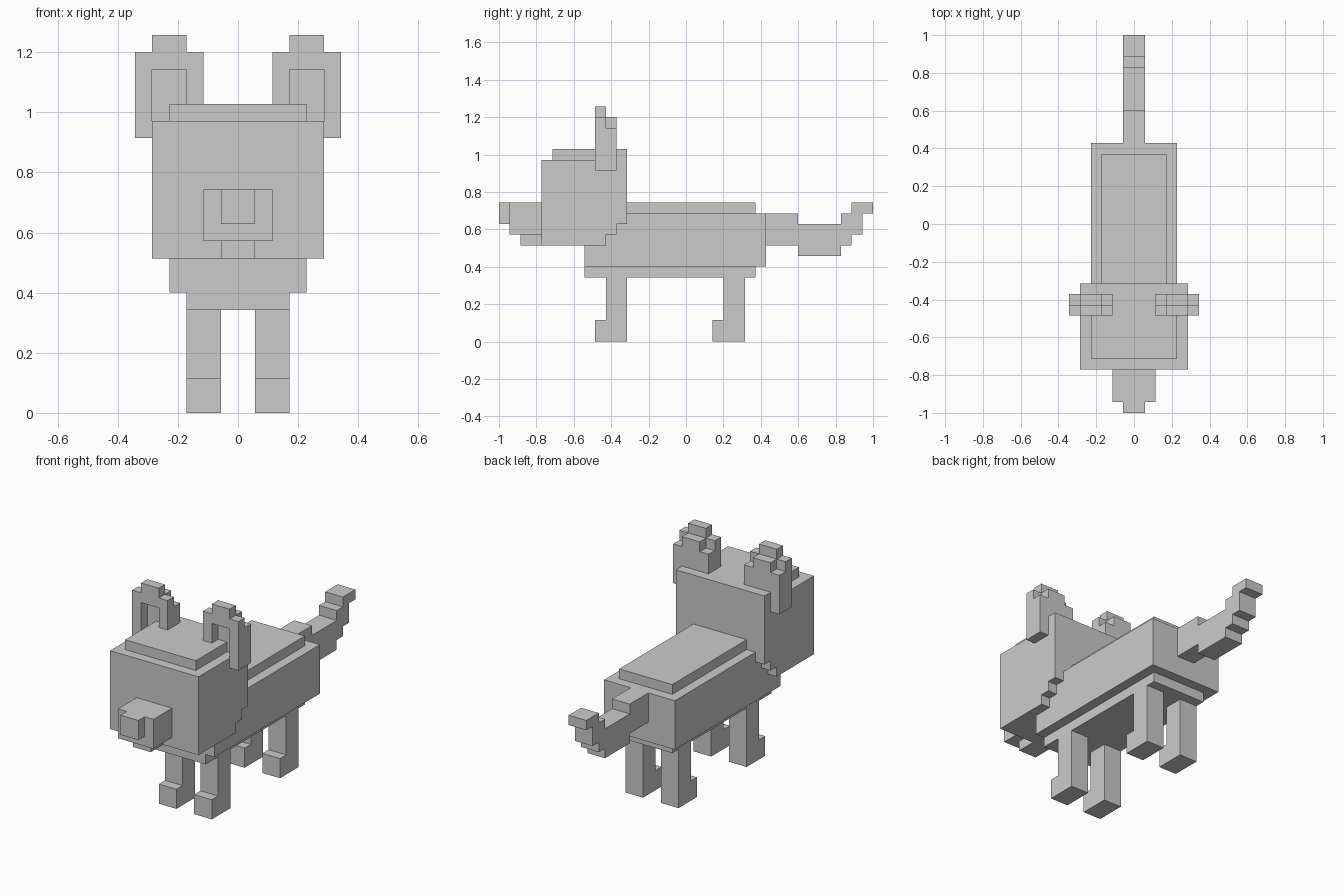
import bpy, bmesh

if "Cube" in bpy.data.objects:
    bpy.data.objects.remove(bpy.data.objects["Cube"])

U = 2 / 35          # one block of the grid
Y0 = 17.5           # blocks from the nose tip to the centre


def finish(name, bm):
    bmesh.ops.recalc_face_normals(bm, faces=bm.faces[:])
    mesh = bpy.data.meshes.new(name)
    bm.to_mesh(mesh)
    bm.free()
    obj = bpy.data.objects.new(name, mesh)
    bpy.context.collection.objects.link(obj)
    return obj


def add_prism(bm, ring, step):
    """Extrude a closed ring of block coordinates along step."""
    def place(p):
        return bm.verts.new((p[0] * U, (p[1] - Y0) * U, p[2] * U))
    a = [place(p) for p in ring]
    b = [place([c + d for c, d in zip(p, step)]) for p in ring]
    bm.faces.new(a)
    bm.faces.new(b)
    n = len(a)
    for i in range(n):
        j = (i + 1) % n
        bm.faces.new((a[i], a[j], b[j], b[i]))


def side_profile(name, pts, x0, x1):
    """Side outline (y, z) extruded across x."""
    bm = bmesh.new()
    add_prism(bm, [(x0, y, z) for y, z in pts], (x1 - x0, 0, 0))
    return finish(name, bm)


def box(name, half, y0, y1, z0, z1):
    return side_profile(name, [(y0, z0), (y1, z0), (y1, z1), (y0, z1)], -half, half)


# Body with raised back and inset belly
box("body", 4, 8, 25, 7, 12)
box("back_ridge", 3, 11, 24, 12, 13)
box("belly", 3, 8, 24, 6, 7)

# Head with stepped lower back edge
side_profile("head", [(4, 9), (10, 9), (10, 10), (11, 10), (11, 11), (12, 11),
                      (12, 18), (10, 18), (10, 17), (4, 17)], -5, 5)
box("head_top", 4, 5, 10, 17, 18)

# Muzzle
box("snout", 2, 1, 4, 10, 13)
box("nose", 1, 0, 1, 11, 13)
box("jaw", 1, 2, 4, 9, 10)

# Tail, stepping down then curling up
side_profile("tail", [(25, 9), (28, 9), (28, 8), (32, 8), (32, 9), (33, 9), (33, 10),
                      (34, 10), (34, 12), (35, 12), (35, 13), (33, 13), (33, 12),
                      (32, 12), (32, 11), (28, 11), (28, 12), (25, 12)], -1, 1)

# Ear outlines (x, z): front frame with open recess, solid back layer
ear_front = [(2, 16), (3, 16), (3, 20), (5, 20), (5, 16), (6, 16),
             (6, 21), (5, 21), (5, 22), (3, 22), (3, 21), (2, 21)]
ear_back = [(2, 16), (6, 16), (6, 20), (5, 20), (5, 21), (3, 21), (3, 20), (2, 20)]

for s, side in ((1, "left"), (-1, "right")):
    bm = bmesh.new()
    for pts, y in ((ear_front, 9), (ear_back, 10)):
        add_prism(bm, [(s * x, y, z) for x, z in pts], (0, 1, 0))
    finish("ear_" + side, bm)

    # Legs with a toe at the front
    for part, y in (("front_leg_", 9), ("hind_leg_", 20)):
        side_profile(part + side, [(y, 0), (y + 3, 0), (y + 3, 6), (y + 1, 6),
                                   (y + 1, 2), (y, 2)], s * 1, s * 3)
